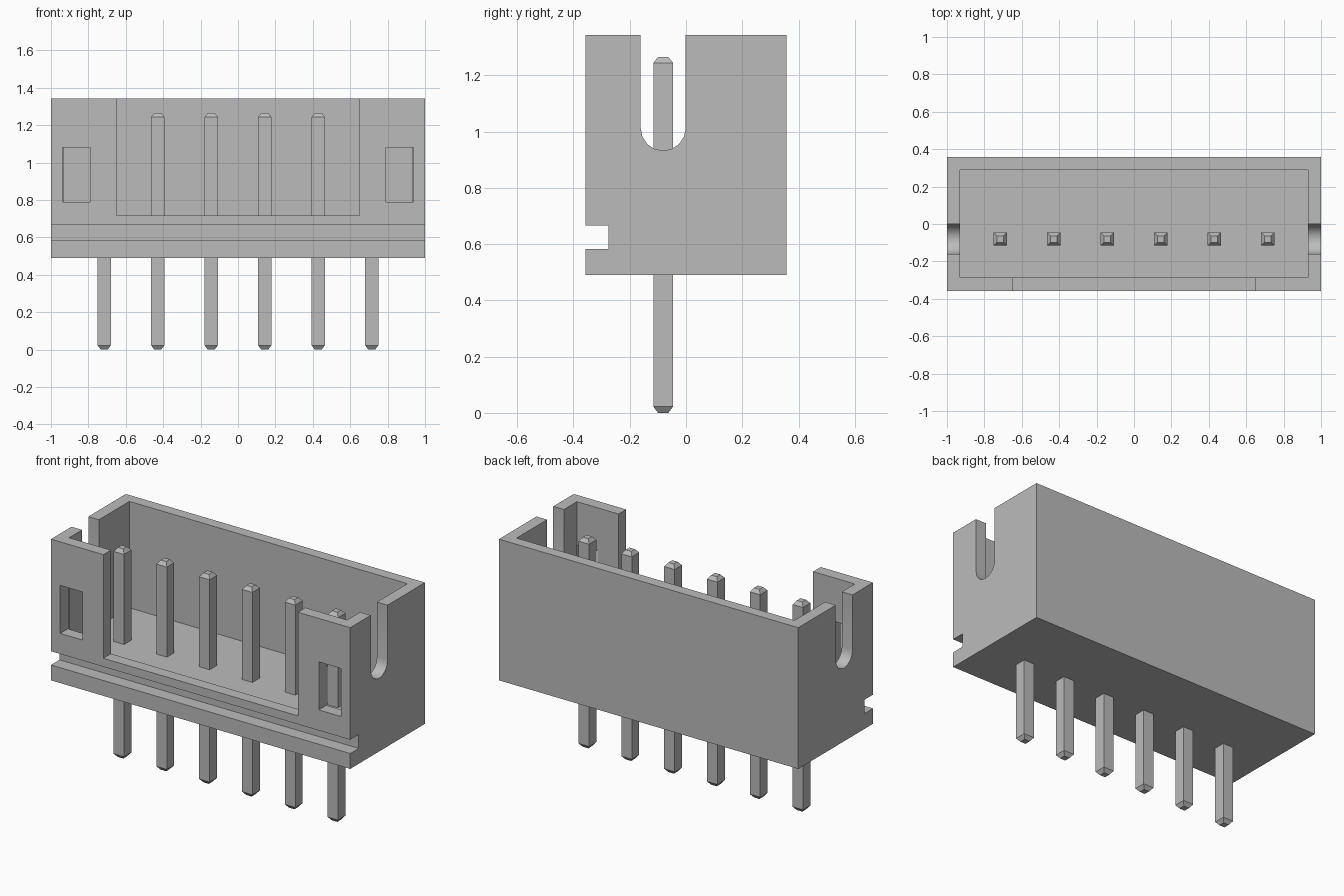
import bpy
import bmesh
import math

cube = bpy.data.objects.get("Cube")
if cube:
    bpy.data.objects.remove(cube, do_unlink=True)

# Single neutral colour
grey = bpy.data.materials.new("neutral grey")
grey.use_nodes = True
colour = (0.5, 0.5, 0.5, 1.0)
grey.diffuse_color = colour
grey.node_tree.nodes["Principled BSDF"].inputs["Base Color"].default_value = colour

# Main sizes
HALF_Y = 0.357
BASE, TOP = 0.49, 1.343
FLOOR, SILL = 0.70, 0.717
INNER_X, INNER_FRONT, INNER_BACK = 0.929, -0.285, 0.29
PIN_Y, PIN_R, PIN_TIP = -0.081, 0.035, 0.018
PIN_TOP, TAPER = 1.266, 0.022
PITCH, PIN_COUNT = 0.286, 6
OVER = 0.2  # cutter overshoot


def make_object(name, bm):
    bmesh.ops.recalc_face_normals(bm, faces=bm.faces)
    mesh = bpy.data.meshes.new(name)
    bm.to_mesh(mesh)
    bm.free()
    mesh.materials.append(grey)
    obj = bpy.data.objects.new(name, mesh)
    bpy.context.scene.collection.objects.link(obj)
    return obj


def loft(name, rings):
    """Closed solid through rings with equal point counts."""
    bm = bmesh.new()
    loops = [[bm.verts.new(p) for p in ring] for ring in rings]
    n = len(loops[0])
    for a, b in zip(loops, loops[1:]):
        for i in range(n):
            j = (i + 1) % n
            bm.faces.new((a[i], a[j], b[j], b[i]))
    bm.faces.new(loops[0])
    bm.faces.new(loops[-1])
    return make_object(name, bm)


def box(name, x0, x1, y0, y1, z0, z1):
    return loft(name, [[(x0, y0, z), (x1, y0, z), (x1, y1, z), (x0, y1, z)]
                       for z in (z0, z1)])


def cut(target, cutter):
    cutter.hide_render = True
    mod = target.modifiers.new("cut", 'BOOLEAN')
    mod.operation = 'DIFFERENCE'
    mod.solver = 'EXACT'
    mod.object = cutter
    bpy.context.view_layer.objects.active = target
    bpy.ops.object.modifier_apply(modifier=mod.name)
    bpy.data.objects.remove(cutter, do_unlink=True)


# Housing block, hollowed from the top
housing = box("housing", -1, 1, -HALF_Y, HALF_Y, BASE, TOP)
cut(housing, box("cavity_cutter", -INNER_X, INNER_X,
                 INNER_FRONT, INNER_BACK, FLOOR, TOP + OVER))

# Wide opening in the front wall, leaving a low sill
cut(housing, box("opening_cutter", -0.65, 0.65,
                 -HALF_Y - OVER, INNER_FRONT + 0.1, SILL, TOP + OVER))

# Groove along the lower front
cut(housing, box("groove_cutter", -1 - OVER, 1 + OVER,
                 -HALF_Y - OVER, -0.276, 0.583, 0.666))

# Latch windows on both sides of the opening
for side in (-1, 1):
    x0, x1 = sorted((side * 0.79, side * 0.938))
    cut(housing, box("window_cutter", x0, x1,
                     -HALF_Y - OVER, INNER_FRONT + 0.005, 0.79, 1.08))

# Round-bottomed slot through both end walls
SLOT_R, SLOT_Z, STEPS = 0.08, 1.012, 8
outline = [(PIN_Y - SLOT_R, TOP + OVER)]
for i in range(STEPS + 1):
    a = math.pi + math.pi * i / STEPS
    outline.append((PIN_Y + SLOT_R * math.cos(a), SLOT_Z + SLOT_R * math.sin(a)))
outline.append((PIN_Y + SLOT_R, TOP + OVER))
cut(housing, loft("slot_cutter", [[(x, y, z) for y, z in outline]
                                  for x in (-1 - OVER, 1 + OVER)]))

bpy.ops.object.select_all(action='DESELECT')
housing.select_set(True)
bpy.context.view_layer.objects.active = housing
bpy.ops.object.shade_smooth_by_angle(angle=math.radians(30))

# Square contact pins with tapered ends
for i in range(PIN_COUNT):
    x = (i - (PIN_COUNT - 1) / 2) * PITCH
    sections = [(0, PIN_TIP), (TAPER, PIN_R), (PIN_TOP - TAPER, PIN_R), (PIN_TOP, PIN_TIP)]
    loft(f"pin_{i + 1}", [[(x + sx * r, PIN_Y + sy * r, z)
                           for sx, sy in ((-1, -1), (1, -1), (1, 1), (-1, 1))]
                          for z, r in sections])
